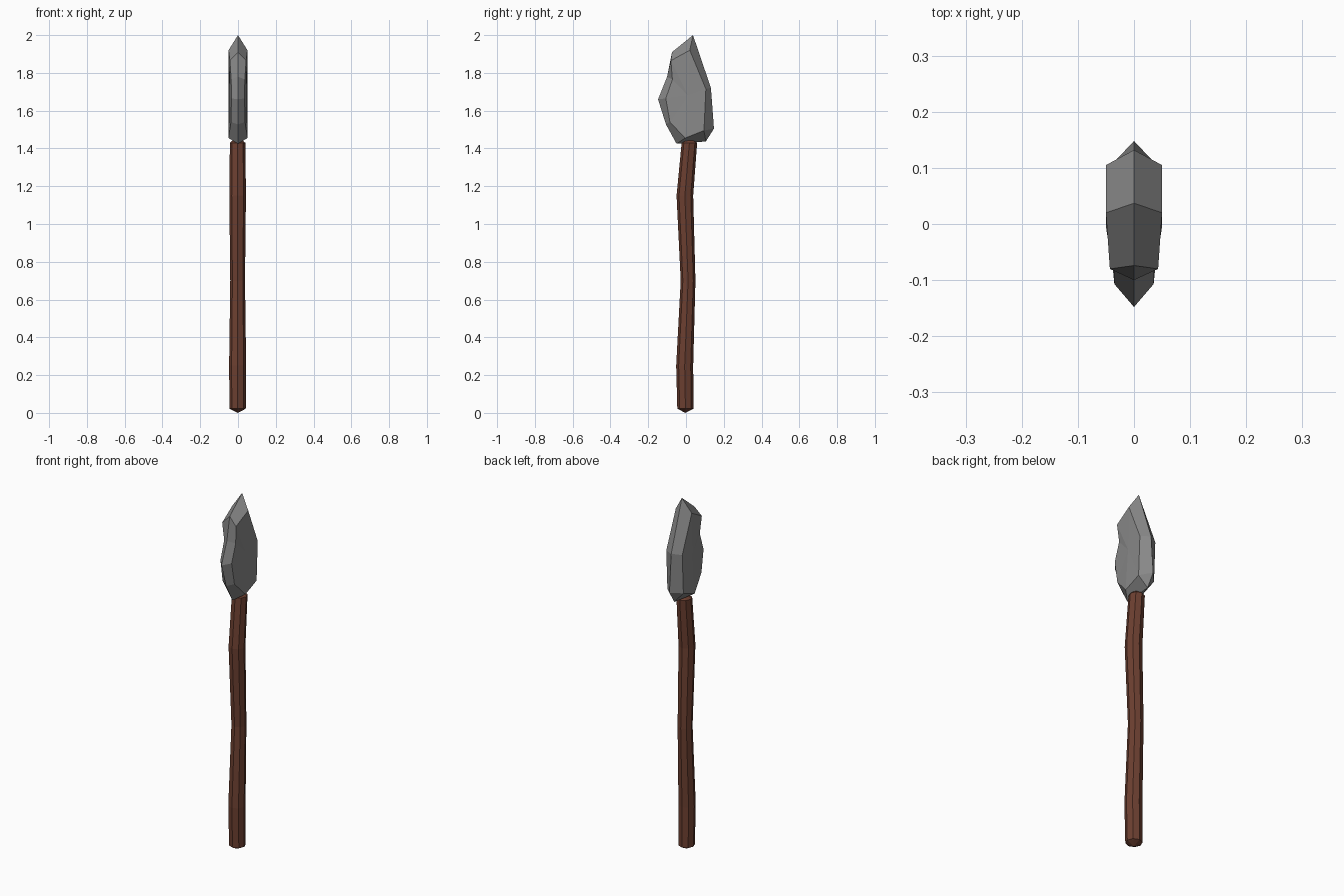
import bpy, bmesh, math

if "Cube" in bpy.data.objects:
    bpy.data.objects.remove(bpy.data.objects["Cube"])


def material(name, rgb):
    m = bpy.data.materials.new(name)
    m.diffuse_color = (*rgb, 1)
    m.use_nodes = True
    m.node_tree.nodes["Principled BSDF"].inputs["Base Color"].default_value = m.diffuse_color
    return m


def finish(bm, name, mat):
    bmesh.ops.recalc_face_normals(bm, faces=bm.faces[:])
    me = bpy.data.meshes.new(name)
    bm.to_mesh(me)
    bm.free()
    me.materials.append(mat)
    ob = bpy.data.objects.new(name, me)
    bpy.context.collection.objects.link(ob)
    return ob


wood = material("brown wood", (0.15, 0.05, 0.03))
stone = material("grey stone", (0.25, 0.25, 0.25))

# Shaft: crooked octagonal pole with shallow pointed ends (z, centre y, radius)
SIDES = 8
stations = [(0.022, -0.003, 0.043), (0.25, -0.007, 0.045), (0.70, 0.011, 0.039),
            (1.15, -0.006, 0.044), (1.43, 0.018, 0.041)]
bm = bmesh.new()
rings = []
for z, cy, r in stations:
    rings.append([bm.verts.new((-0.002 + r * math.cos(i * math.tau / SIDES),
                                cy + r * math.sin(i * math.tau / SIDES), z))
                  for i in range(SIDES)])
foot = bm.verts.new((-0.002, -0.003, 0))
top = bm.verts.new((-0.002, 0.022, 1.465))
for i in range(SIDES):
    j = (i + 1) % SIDES
    for a, b in zip(rings, rings[1:]):
        bm.faces.new((a[i], a[j], b[j], b[i]))
    bm.faces.new((foot, rings[0][j], rings[0][i]))
    bm.faces.new((top, rings[-1][i], rings[-1][j]))
finish(bm, "shaft", wood)

# Spearhead: sharp rim in the middle plane (y, z), raised flat cheek each side (x, y, z)
rim = [(0.037, 2.0), (0.132, 1.72), (0.148, 1.505), (0.105, 1.437), (-0.05, 1.425),
       (-0.106, 1.527), (-0.148, 1.66), (-0.10, 1.78), (-0.074, 1.91)]
cheek = [(0.05, 0.02, 1.92), (0.05, 0.105, 1.715), (0.05, 0.095, 1.495),
         (0.05, -0.005, 1.455), (0.037, -0.085, 1.54), (0.035, -0.107, 1.665),
         (0.036, -0.072, 1.765), (0.043, -0.08, 1.865)]
pair = [0, 1, 2, 2, 3, 4, 5, 6, 7]          # cheek corner facing each rim corner
bm = bmesh.new()
edge = [bm.verts.new((0, y, z)) for y, z in rim]
for s in (-1, 1):
    flat = [bm.verts.new((s * x, y, z)) for x, y, z in cheek]
    centre = bm.verts.new((s * 0.047, 0.01, 1.68))
    for i in range(len(edge)):
        j = (i + 1) % len(edge)
        a, b = flat[pair[i]], flat[pair[j]]
        bm.faces.new((edge[i], edge[j], a) if a is b else (edge[i], edge[j], b, a))
    for i in range(len(flat)):
        bm.faces.new((flat[i], flat[(i + 1) % len(flat)], centre))
finish(bm, "spearhead", stone)
